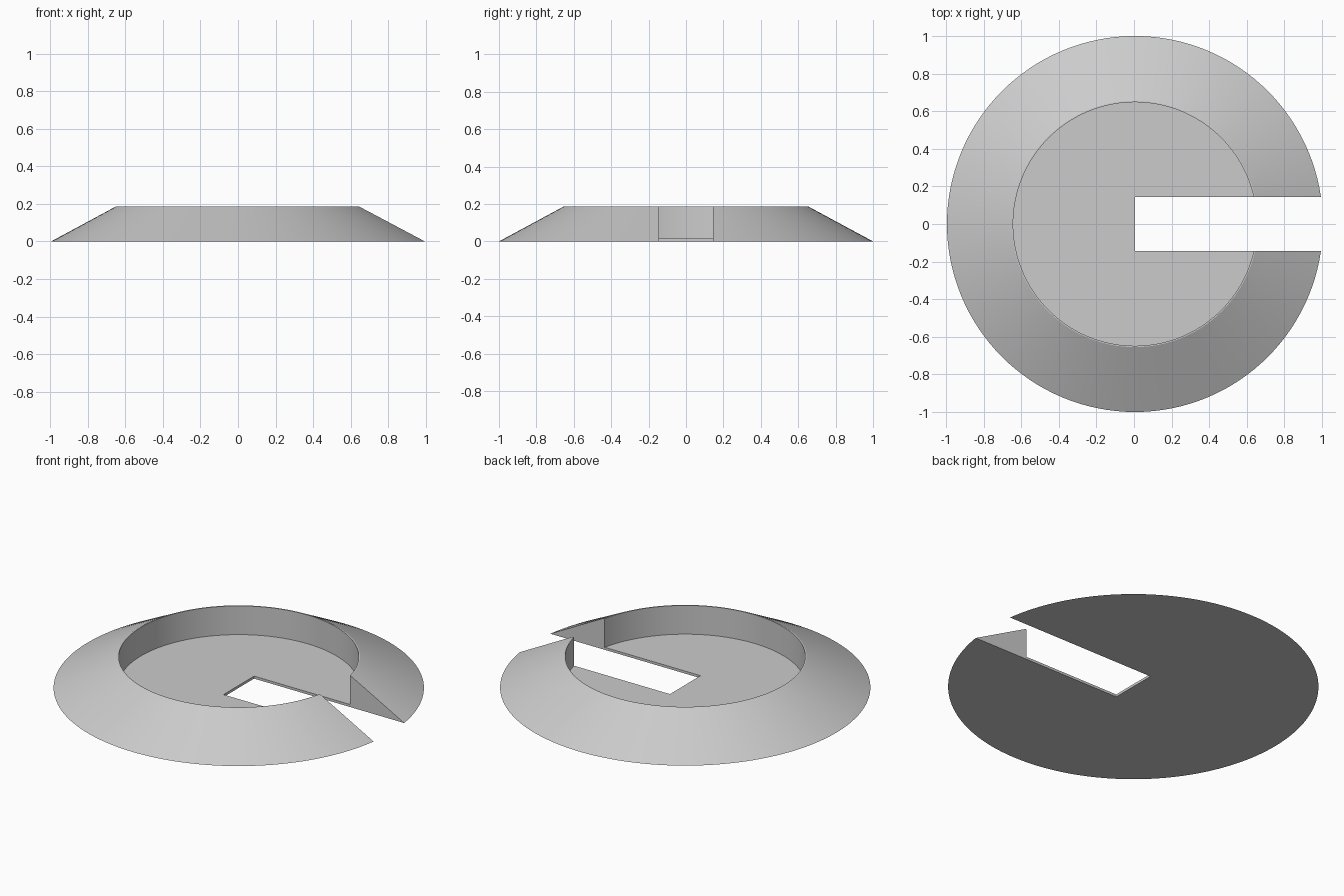
import bpy, bmesh
from math import cos, sin, pi, radians

cube = bpy.data.objects.get("Cube")
if cube:
    bpy.data.objects.remove(cube, do_unlink=True)

SEGMENTS = 128
CENTRE_X = 0.005
HALF_SLOT = 0.144
# Radius and height: outer edge, rim, inner wall top, tray floor
PROFILE = [(1.0, 0.0), (0.655, 0.186), (0.648, 0.186), (0.648, 0.015)]

grey = bpy.data.materials.new("plain grey")
grey.use_nodes = True
colour = (0.6, 0.6, 0.6, 1)
grey.diffuse_color = colour
grey.node_tree.nodes["Principled BSDF"].inputs["Base Color"].default_value = colour


def add_object(name, bm):
    bmesh.ops.recalc_face_normals(bm, faces=bm.faces)
    mesh = bpy.data.meshes.new(name)
    bm.to_mesh(mesh)
    bm.free()
    mesh.materials.append(grey)
    obj = bpy.data.objects.new(name, mesh)
    bpy.context.collection.objects.link(obj)
    return obj


# Dish: turned rings with a flat floor and underside
bm = bmesh.new()
angles = [2 * pi * i / SEGMENTS for i in range(SEGMENTS)]
rings = [[bm.verts.new((CENTRE_X + r * cos(a), r * sin(a), z)) for a in angles]
         for r, z in PROFILE]
for low, high in zip(rings, rings[1:]):
    for i in range(SEGMENTS):
        j = (i + 1) % SEGMENTS
        bm.faces.new((low[i], low[j], high[j], high[i]))
bm.faces.new(rings[0])
bm.faces.new(rings[-1])
dish = add_object("slotted_dish", bm)

# Slot cutter: from the centre out through the left edge
bm = bmesh.new()
bmesh.ops.create_cube(bm, size=1)
bmesh.ops.scale(bm, vec=(2, 2 * HALF_SLOT, 1), verts=bm.verts)
bmesh.ops.translate(bm, vec=(1 + CENTRE_X, 0, 0), verts=bm.verts)
cutter = add_object("slot_cutter", bm)
cutter.hide_render = True

# Cut the slot, then smooth the round surfaces
cut = dish.modifiers.new("slot", 'BOOLEAN')
cut.operation = 'DIFFERENCE'
cut.solver = 'EXACT'
cut.object = cutter
bpy.ops.object.select_all(action='DESELECT')
dish.select_set(True)
bpy.context.view_layer.objects.active = dish
bpy.ops.object.modifier_apply(modifier=cut.name)
bpy.data.objects.remove(cutter, do_unlink=True)
bpy.ops.object.shade_smooth_by_angle(angle=radians(25))
